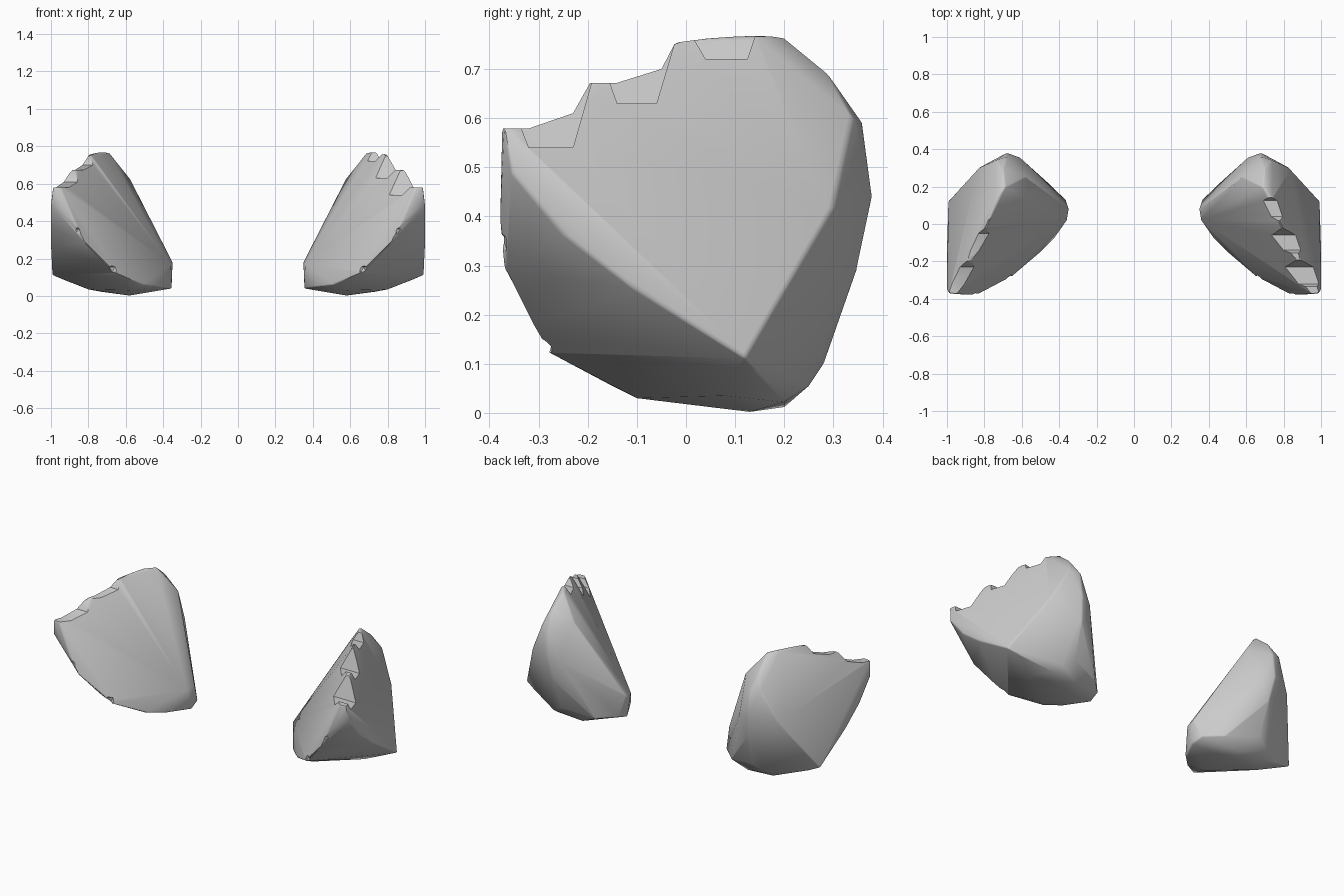
import bpy, bmesh
from mathutils import Vector

if "Cube" in bpy.data.objects:
    bpy.data.objects.remove(bpy.data.objects["Cube"])

# Key corners of the right-hand chunk (its convex hull is the body)
CORNERS = [
    (.99, -.37, .58), (.95, -.375, .58), (.885, -.19, .67), (.79, -.015, .762),  # ridge
    (.74, .14, .768), (.69, .195, .768), (.70, .29, .69), (.68, .36, .59),       # crown
    (1, -.355, .49), (1, -.25, .365), (1, -.1, .25), (.995, .12, .112),          # outer edge
    (.92, .20, .25), (.83, .30, .42), (.74, .34, .60), (.94, .14, .09),          # outer back edge
    (.68, .38, .44), (.61, .355, .42), (.66, .35, .30), (.65, .28, .10),         # back
    (.35, .08, .18), (.36, .02, .17), (.53, .20, .52), (.58, .25, .63),          # inner edge
    (.355, .06, .04), (.365, .13, .06), (.46, .22, .06), (.43, -.08, .05),       # inner foot
    (.58, .13, .002), (.56, .20, .012), (.58, -.10, .03), (.80, .08, .035),      # base
    (.73, .20, .022), (.72, .25, .055), (.51, -.16, .06),
    (.65, -.28, .12), (.72, -.31, .18), (.82, -.37, .29), (.88, -.38, .40),      # front edge
]
# Notches on the crest, as side-view (y, z) profiles
NOTCHES = [
    [(-.40, .579), (-.335, .579), (-.32, .54), (-.23, .54), (-.19, .68), (-.22, .9), (-.40, .9)],
    [(-.195, .672), (-.155, .672), (-.14, .63), (-.06, .63), (-.015, .78), (-.05, .9), (-.195, .9)],
    [(.005, .78), (.04, .72), (.125, .72), (.145, .78), (.145, .9), (.005, .9)],
]
STEPS = [
    [(-.40, .579), (-.32, .579), (-.23, .61), (-.195, .672), (-.21, .9), (-.40, .9)],
    [(-.195, .672), (-.14, .672), (-.05, .70), (-.016, .765), (-.03, .9), (-.195, .9)],
]
# Small chips on the front edge
CHIPS = [(.665, -.295, .14), (.86, -.39, .345)]


def make(name, bm):
    bmesh.ops.recalc_face_normals(bm, faces=bm.faces)
    me = bpy.data.meshes.new(name)
    bm.to_mesh(me)
    bm.free()
    ob = bpy.data.objects.new(name, me)
    bpy.context.collection.objects.link(ob)
    return ob


def apply(ob, kind, **props):
    bpy.context.view_layer.objects.active = ob
    mod = ob.modifiers.new(kind, kind)
    for key, value in props.items():
        setattr(mod, key, value)
    bpy.ops.object.modifier_apply(modifier=mod.name)


def cut(ob, bm):
    cutter = make("cutter", bm)
    cutter.hide_render = True
    apply(ob, 'BOOLEAN', operation='DIFFERENCE', solver='EXACT', object=cutter)
    bpy.data.objects.remove(cutter)


def prism(profile, side):
    bm = bmesh.new()
    face = bm.faces.new([bm.verts.new((side * .3, y, z)) for y, z in profile])
    out = bmesh.ops.extrude_face_region(bm, geom=[face])
    moved = [v for v in out['geom'] if isinstance(v, bmesh.types.BMVert)]
    bmesh.ops.translate(bm, vec=(side * .9, 0, 0), verts=moved)
    return bm


def chunk(name, side, profiles):
    # Body
    bm = bmesh.new()
    verts = [bm.verts.new((side * x, y, z)) for x, y, z in CORNERS]
    hull = bmesh.ops.convex_hull(bm, input=verts)
    spare = {v for v in hull['geom_interior'] if isinstance(v, bmesh.types.BMVert)}
    bmesh.ops.delete(bm, geom=list(spare), context='VERTS')
    ob = make(name, bm)
    apply(ob, 'BEVEL', width=.008, segments=2, limit_method='ANGLE', angle_limit=.6)
    # Crest notches
    for profile in profiles:
        cut(ob, prism(profile, side))
    # Edge chips
    for x, y, z in CHIPS:
        bm = bmesh.new()
        bmesh.ops.create_icosphere(bm, subdivisions=1, radius=.03)
        bmesh.ops.translate(bm, vec=Vector((side * x, y, z)), verts=bm.verts)
        cut(ob, bm)
    bpy.ops.object.select_all(action='DESELECT')
    ob.select_set(True)
    bpy.context.view_layer.objects.active = ob
    bpy.ops.object.shade_smooth_by_angle(angle=.7)


chunk("right_chunk", 1, NOTCHES)
chunk("left_chunk", -1, STEPS)
